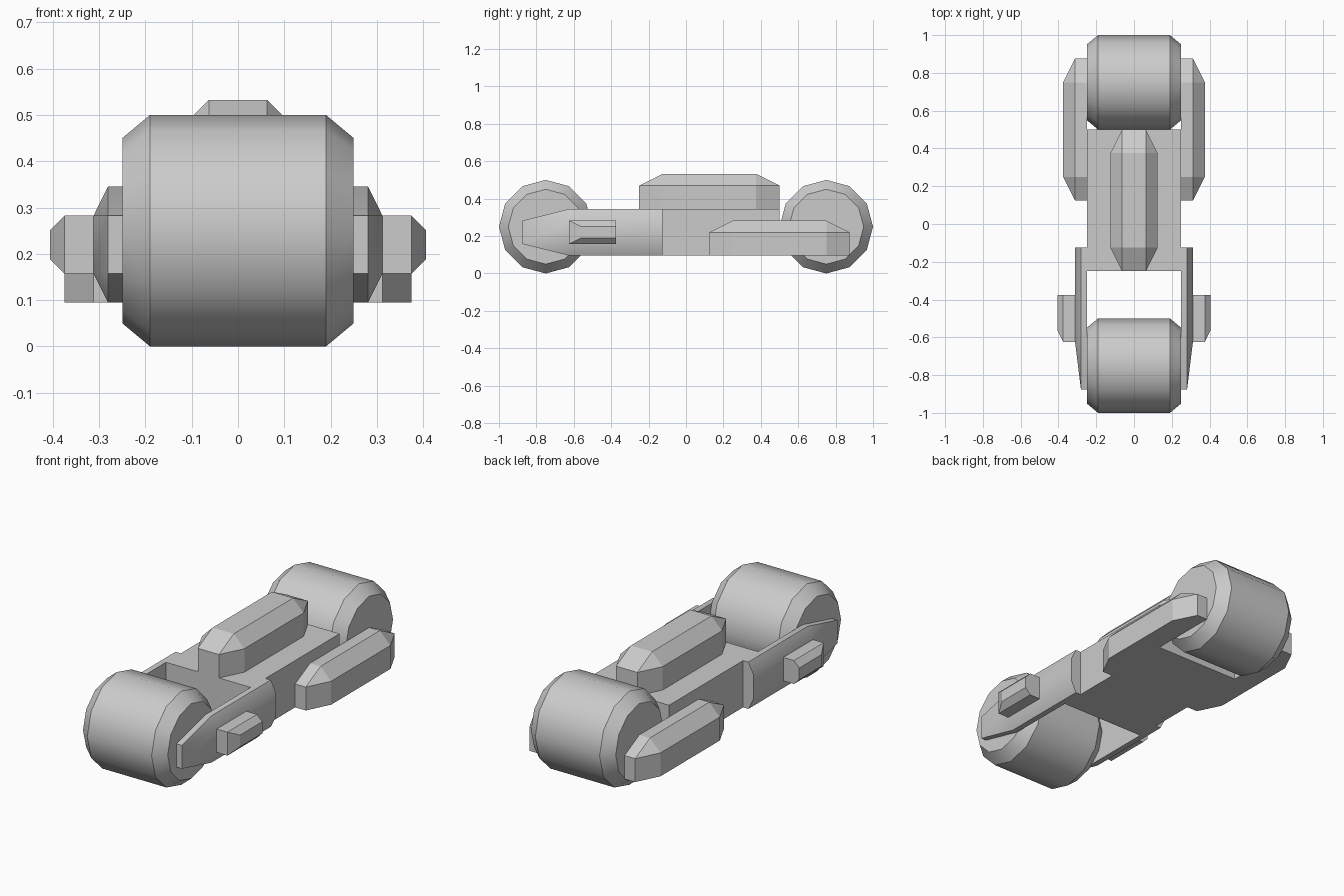
import bpy, bmesh, math

old = bpy.data.objects.get("Cube")
if old:
    bpy.data.objects.remove(old, do_unlink=True)

grey = bpy.data.materials.new("plain grey")
grey.use_nodes = True
GREY = (0.6, 0.6, 0.6, 1)
grey.diffuse_color = GREY
grey.node_tree.nodes["Principled BSDF"].inputs["Base Color"].default_value = GREY

U = 0.0625      # design unit
BASE = 0.095    # underside of the chassis


def hull(name, points, smooth=None):
    """Convex solid through the given corner points."""
    bm = bmesh.new()
    for p in points:
        bm.verts.new(p)
    bmesh.ops.convex_hull(bm, input=bm.verts[:])
    bmesh.ops.dissolve_limit(bm, angle_limit=0.005, verts=bm.verts[:], edges=bm.edges[:])
    bmesh.ops.recalc_face_normals(bm, faces=bm.faces[:])
    mesh = bpy.data.meshes.new(name)
    bm.to_mesh(mesh)
    bm.free()
    mesh.materials.append(grey)
    obj = bpy.data.objects.new(name, mesh)
    bpy.context.collection.objects.link(obj)
    if smooth:
        bpy.ops.object.select_all(action='DESELECT')
        obj.select_set(True)
        bpy.context.view_layer.objects.active = obj
        bpy.ops.object.shade_smooth_by_angle(angle=math.radians(smooth))
    return obj


def box(x0, x1, y0, y1, z0, z1):
    return [(x, y, z) for x in (x0, x1) for y in (y0, y1) for z in (z0, z1)]


def canopy(y0, z0, sides):
    """Tapered fairing: long box with pointed plan and chamfered top."""
    y1 = y0 + 12 * U
    pts = []
    for s in sides:
        pts += box(s * U, s * U, y0, y1, z0, z0 + 2 * U)
        pts += box(s * 2 * U, s * 2 * U, y0 + 2 * U, y1 - 2 * U, z0, z0 + 2 * U)
        pts += box(s * U, s * U, y0 + 2 * U, y1 - 2 * U, z0, z0 + 3 * U)
    return pts


# Drum wheels with chamfered rims
for name, y in (("front_wheel", -0.75), ("rear_wheel", 0.75)):
    ring = []
    for x, r in ((-0.25, 0.2), (-0.19, 0.25), (0.19, 0.25), (0.25, 0.2)):
        for i in range(12):
            a = math.tau * i / 12
            ring.append((x, y + r * math.cos(a), 0.25 + r * math.sin(a)))
    hull(name, ring, smooth=35)

# Chassis in two halves
hull("front_chassis", box(-0.25, 0.25, -0.25, 0, BASE, BASE + 4 * U))
hull("rear_chassis", box(-0.25, 0.25, 0, 0.5, BASE, BASE + 4 * U))

# Saddle on top
hull("saddle", canopy(-0.25, BASE + 4 * U, (-1, 1)))

for s, side in ((1, "left"), (-1, "right")):
    # Rear side pod: half of the saddle shape against the chassis side
    pod = canopy(0.125, BASE, (1,)) + box(0, 0, 0.125, 0.875, BASE, BASE + 2 * U)
    pod += box(0, 0, 0.25, 0.75, BASE + 3 * U, BASE + 3 * U)
    hull(side + "_rear_pod", [(s * (x + 0.25), y, z) for x, y, z in pod])

    # Front fork arm, chamfered outside and tapering to its tip
    arm = box(0.25, 0.281, -0.625, -0.125, BASE, BASE + 4 * U)
    arm += box(0.312, 0.312, -0.625, -0.125, BASE + U, BASE + 3 * U)
    arm += box(0.25, 0.281, -0.875, -0.875, BASE + U, BASE + 3 * U)
    hull(side + "_fork_arm", [(s * x, y, z) for x, y, z in arm], smooth=32)

    # Foot peg on the arm, with a chamfered outer face
    peg = box(0.29, 0.375, -0.625, -0.375, BASE + U, BASE + 3 * U)
    peg += box(0.406, 0.406, -0.562, -0.375, BASE + 1.5 * U, BASE + 2.5 * U)
    hull(side + "_foot_peg", [(s * x, y, z) for x, y, z in peg])
